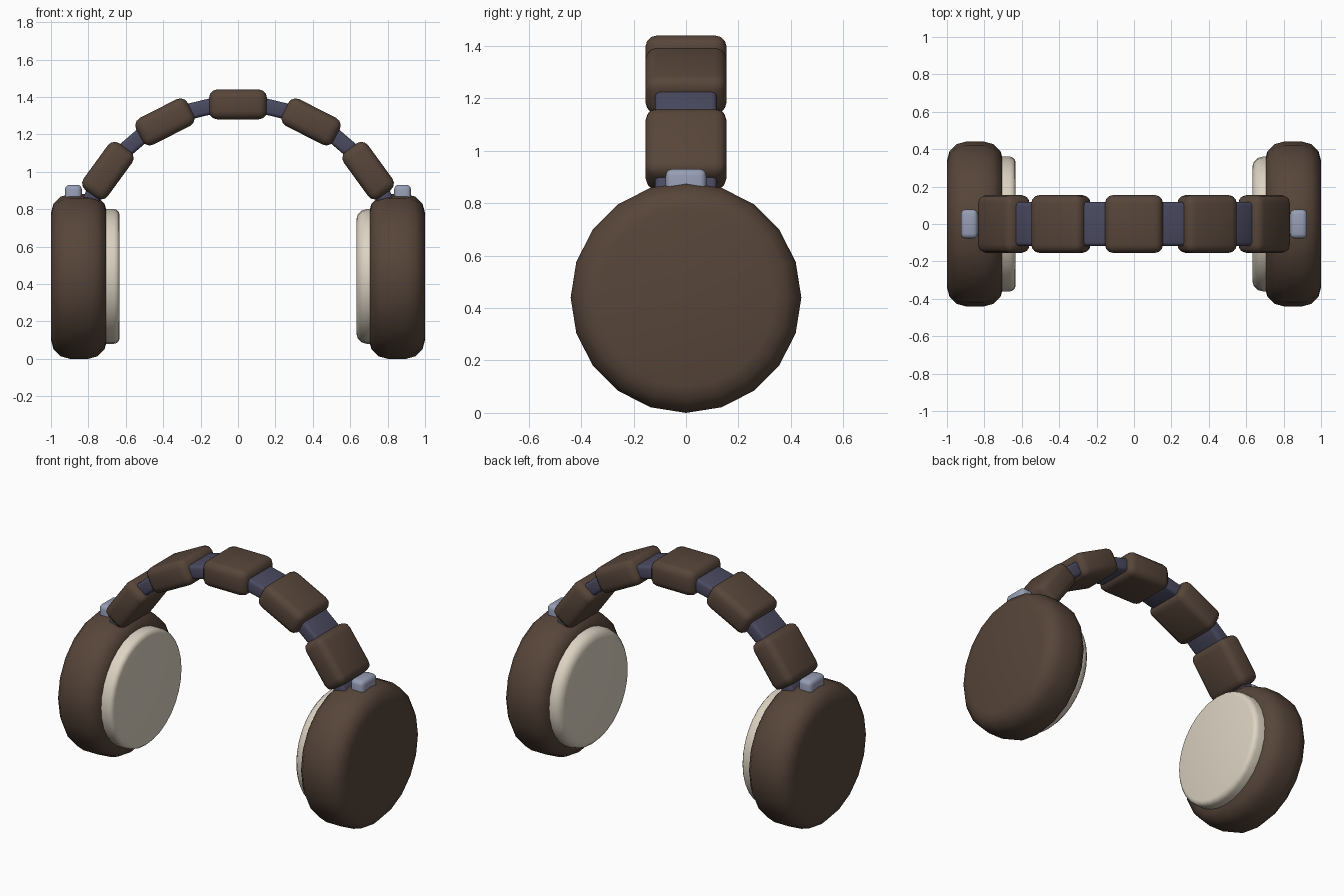
import bpy
import bmesh
from math import radians, sin, cos
from mathutils import Matrix

default = bpy.data.objects.get("Cube")
if default:
    bpy.data.objects.remove(default)


def make_material(name, rgb):
    mat = bpy.data.materials.new(name)
    mat.use_nodes = True
    colour = (*rgb, 1)
    mat.diffuse_color = colour
    mat.node_tree.nodes["Principled BSDF"].inputs["Base Color"].default_value = colour
    return mat


BROWN = make_material("dark brown", (0.095, 0.06, 0.042))
CREAM = make_material("cream", (0.72, 0.65, 0.54))
NAVY = make_material("slate navy", (0.068, 0.068, 0.118))
STEEL = make_material("blue grey", (0.31, 0.34, 0.46))


def finish(bm, name, mat, bevel, matrix):
    """Round the sharp edges, place the part and shade it smooth."""
    sharp = [e for e in bm.edges if e.calc_face_angle(0) > radians(40)]
    bmesh.ops.bevel(bm, geom=sharp, offset=bevel, segments=3, profile=0.5,
                    affect='EDGES', clamp_overlap=True)
    bm.transform(matrix)
    bmesh.ops.recalc_face_normals(bm, faces=bm.faces)
    mesh = bpy.data.meshes.new(name)
    bm.to_mesh(mesh)
    bm.free()
    mesh.materials.append(mat)
    mesh.polygons.foreach_set("use_smooth", [True] * len(mesh.polygons))
    mesh.set_sharp_from_angle(angle=radians(40))
    obj = bpy.data.objects.new(name, mesh)
    bpy.context.collection.objects.link(obj)


def disc(name, mat, x0, x1, z, radius, sides, bevel):
    """Round drum lying along x."""
    bm = bmesh.new()
    bmesh.ops.create_cone(bm, cap_ends=True, segments=sides, radius1=radius,
                          radius2=radius, depth=abs(x1 - x0))
    place = Matrix.Translation(((x0 + x1) / 2, 0, z)) @ Matrix.Rotation(radians(90), 4, 'Y')
    finish(bm, name, mat, bevel, place)


def block(name, mat, size, bevel, matrix):
    bm = bmesh.new()
    bmesh.ops.create_cube(bm, size=1)
    bm.transform(Matrix.Diagonal((*size, 1)))
    finish(bm, name, mat, bevel, matrix)


def on_arc(degrees):
    """Placement along the headband arc, measured from the top."""
    a = radians(degrees)
    radius, centre_z = 0.86, 0.5
    return (Matrix.Translation((radius * sin(a), 0, centre_z + radius * cos(a)))
            @ Matrix.Rotation(a, 4, 'Y'))


# Ear cups, cushions and mounting tabs
CUP_Z = 0.44
for label, side, pad_bevel in (("left", 1, 0.055), ("right", -1, 0.03)):
    disc(label + "_ear_cup", BROWN, side * 0.70, side, CUP_Z, 0.44, 20, 0.1)
    disc(label + "_cushion", CREAM, side * 0.633, side * 0.78, CUP_Z, 0.36, 32, pad_bevel)
    block(label + "_mounting_tab", STEEL, (0.09, 0.155, 0.14), 0.025,
          Matrix.Translation((side * 0.88, 0, 0.86)))

# Padded headband segments
for i in range(-2, 3):
    block("headband_pad", BROWN, (0.31, 0.31, 0.16), 0.045, on_arc(27 * i))

# Narrow links between and below the segments
for i in range(-3, 3):
    block("headband_link", NAVY, (0.2, 0.235, 0.085), 0.02, on_arc(27 * i + 13.5))
